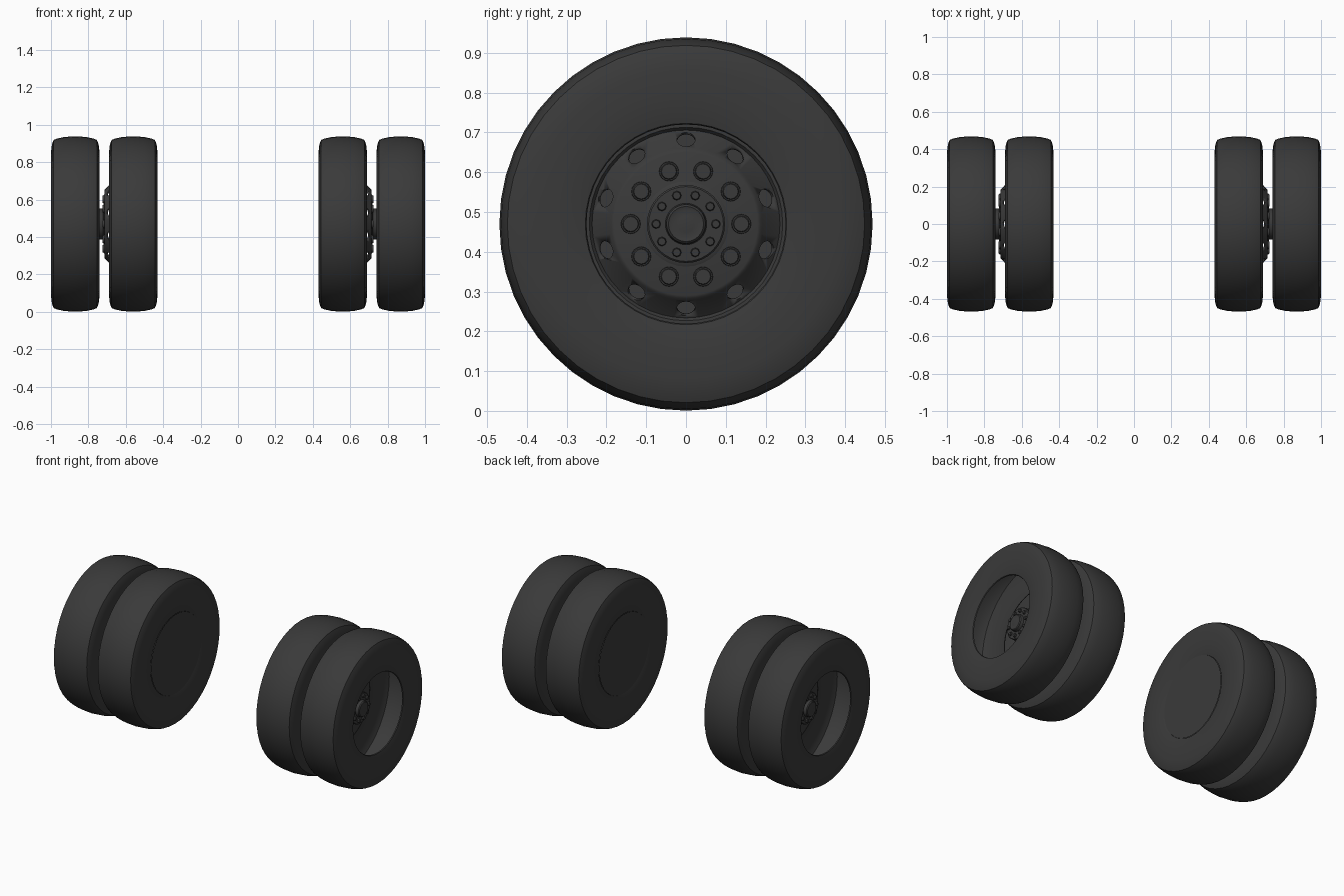
import bpy, bmesh, math
from mathutils import Vector, Matrix

if "Cube" in bpy.data.objects:
    bpy.data.objects.remove(bpy.data.objects["Cube"])

AXLE_Z = 0.47
RUBBER = 0.042


def material(name, value):
    mat = bpy.data.materials.new(name)
    mat.use_nodes = True
    mat.diffuse_color = (value, value, value, 1)
    mat.node_tree.nodes["Principled BSDF"].inputs["Base Color"].default_value = (value, value, value, 1)
    return mat


dark_grey = material("dark grey", RUBBER)


def finish(bm, name, angle=35):
    bmesh.ops.recalc_face_normals(bm, faces=bm.faces)
    mesh = bpy.data.meshes.new(name)
    bm.to_mesh(mesh)
    bm.free()
    obj = bpy.data.objects.new(name, mesh)
    bpy.context.collection.objects.link(obj)
    mesh.materials.append(dark_grey)
    bpy.ops.object.select_all(action='DESELECT')
    obj.select_set(True)
    bpy.context.view_layer.objects.active = obj
    bpy.ops.object.shade_smooth_by_angle(angle=math.radians(angle))
    return obj


def lathe(name, profile, side, closed=False, steps=48):
    """Turn (x, radius) points round the axle."""
    bm = bmesh.new()
    verts = [bm.verts.new((side * x, 0, AXLE_Z + r)) for x, r in profile]
    pairs = list(zip(verts, verts[1:] + verts[:1]))
    edges = [bm.edges.new(p) for p in (pairs if closed else pairs[:-1])]
    bmesh.ops.spin(bm, geom=verts + edges, cent=(0, 0, AXLE_Z), axis=(1, 0, 0),
                   angle=math.tau, steps=steps, use_merge=True)
    bmesh.ops.remove_doubles(bm, verts=bm.verts, dist=0.0002)
    return finish(bm, name)


def ring_of_studs(name, side, x, ring, radius, height, sides, phase=0, lean=0, tip=0.8):
    """Ten studs round the axle, leaning outward by an angle."""
    bm = bmesh.new()
    for i in range(10):
        a = math.tau * i / 10 + phase
        radial = Vector((0, math.cos(a), math.sin(a)))
        axis = Vector((side * math.cos(lean), 0, 0)) + radial * math.sin(lean)
        place = Vector((side * x, 0, AXLE_Z)) + radial * ring
        turn = axis.to_track_quat('Z', 'Y').to_matrix().to_4x4()
        bmesh.ops.create_cone(bm, cap_ends=True, segments=sides, radius1=radius,
                              radius2=radius * tip, depth=height,
                              matrix=Matrix.Translation(place) @ turn)
    return finish(bm, name)


# Tyre half section: offset from the tyre's middle, radius
TYRE = [(0.114, 0.25), (0.12, 0.253), (0.126, 0.28), (0.13, 0.33), (0.129, 0.39),
        (0.125, 0.425), (0.116, 0.449), (0.1, 0.456), (0.06, 0.465)]


def tyre(name, middle, side):
    """Hollow tyre shell, open at both beads."""
    section = TYRE + [(0, 0.469)] + [(-x, r) for x, r in reversed(TYRE)]
    lathe(name, [(middle + x, r) for x, r in section], side)


for side, word in ((1, "left"), (-1, "right")):
    tyre(word + "_outer_tyre", 0.87, side)
    tyre(word + "_inner_tyre", 0.56, side)

    # Flat cover on the inboard face
    lathe(word + "_inner_cover", [(0.438, 0), (0.438, 0.252)], side)

    # Wheel disc with a rim lip and a sloped, drilled shoulder
    disc = lathe(word + "_wheel_disc", [
        (0.676, 0.252), (0.676, 0.243), (0.667, 0.236), (0.704, 0.192), (0.711, 0.187),
        (0.714, 0.18), (0.714, 0), (0.708, 0), (0.708, 0.177), (0.7, 0.184),
        (0.66, 0.232), (0.666, 0.252)], side, closed=True)
    cutter = ring_of_studs(word + "_hole_cutter", side, 0.686, 0.212, 0.023, 0.05, 20,
                           phase=math.pi / 2, lean=math.radians(40), tip=1)
    cutter.hide_render = True
    cut = disc.modifiers.new("holes", 'BOOLEAN')
    cut.object = cutter
    cut.operation = 'DIFFERENCE'
    cut.solver = 'EXACT'
    bpy.context.view_layer.objects.active = disc
    bpy.ops.object.modifier_apply(modifier=cut.name)
    bpy.data.objects.remove(cutter)

    # Wheel nuts on round washers
    ring_of_studs(word + "_nut_washers", side, 0.716, 0.139, 0.025, 0.008, 16, tip=0.95)
    ring_of_studs(word + "_wheel_nuts", side, 0.721, 0.139, 0.022, 0.008, 12, tip=0.85)

    # Hub running out through the outer wheel, with a domed cap
    lathe(word + "_hub", [
        (0.71, 0.107), (0.717, 0.107), (0.72, 0.1), (0.722, 0.083), (0.84, 0.083),
        (0.845, 0.098), (0.862, 0.098), (0.866, 0.094), (0.866, 0.052), (0.884, 0.049),
        (0.889, 0.044), (0.886, 0.034), (0.888, 0.02), (0.889, 0)], side, steps=32)
    ring_of_studs(word + "_hub_bolts", side, 0.871, 0.075, 0.012, 0.012, 8)
